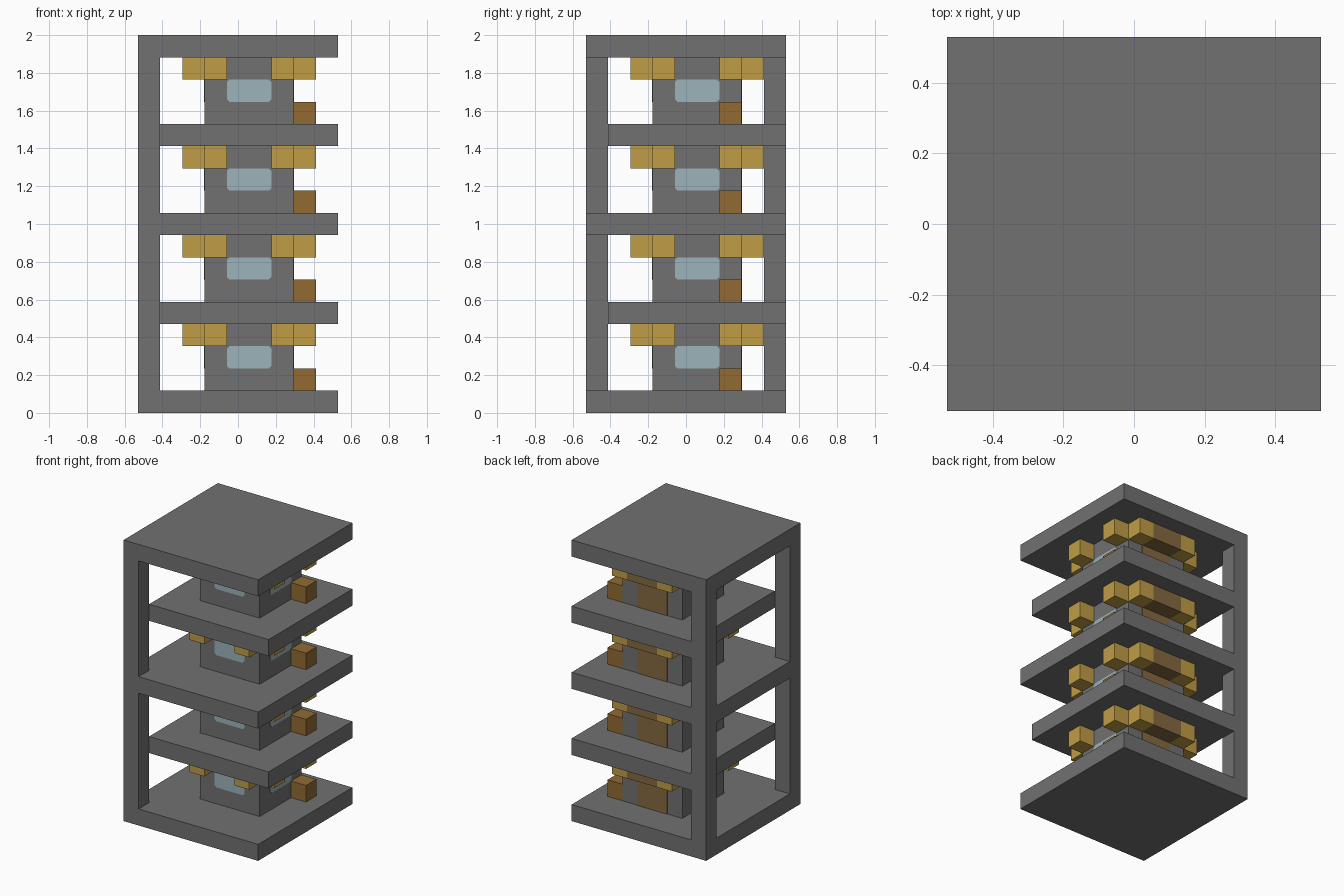
import bpy, bmesh
from mathutils import Matrix, Vector
from math import pi

U = 2 / 17          # one building block
HALF = 4.5          # half the footprint, in blocks

cube = bpy.data.objects.get("Cube")
if cube:
    bpy.data.objects.remove(cube, do_unlink=True)


def material(name, srgb):
    color = [((c / 255 + 0.055) / 1.055) ** 2.4 for c in srgb] + [1]
    m = bpy.data.materials.new(name)
    m.use_nodes = True
    m.diffuse_color = color
    m.node_tree.nodes["Principled BSDF"].inputs["Base Color"].default_value = color
    return m


concrete = material("grey concrete", (113, 113, 113))
gold = material("golden yellow", (192, 158, 70))
wood = material("brown wood", (146, 107, 52))
door_brown = material("dull door brown", (132, 105, 64))
glass = material("pale blue glass", (156, 179, 186))


def finish(name, bm, mat):
    mesh = bpy.data.meshes.new(name)
    bm.to_mesh(mesh)
    bm.free()
    mesh.materials.append(mat)
    obj = bpy.data.objects.new(name, mesh)
    bpy.context.collection.objects.link(obj)
    return obj


def box(name, lo, hi, mat):
    """Box between two corners given in block counts."""
    lo, hi = Vector(lo), Vector(hi)
    mid = ((lo + hi) / 2 - Vector((HALF, HALF, 0))) * U
    size = (hi - lo) * U
    bm = bmesh.new()
    bmesh.ops.create_cube(bm, size=1, matrix=Matrix.Translation(mid) @ Matrix.Diagonal((*size, 1)))
    return finish(name, bm, mat)


def window(name, turn, z):
    """Thin pane with clipped corners, turned about the core's centre."""
    w, h, c, t = U, U / 2, 0.013, 0.003
    outline = [(-w + c, -h), (w - c, -h), (w, -h + c), (w, h - c),
               (w - c, h), (-w + c, h), (-w, h - c), (-w, -h + c)]
    bm = bmesh.new()
    face = bm.faces.new([bm.verts.new((x, -2 * U - t, y)) for x, y in outline])
    extruded = bmesh.ops.extrude_face_region(bm, geom=[face])
    moved = [v for v in extruded["geom"] if isinstance(v, bmesh.types.BMVert)]
    bmesh.ops.translate(bm, verts=moved, vec=(0, t, 0))
    bmesh.ops.recalc_face_normals(bm, faces=bm.faces)
    obj = finish(name, bm, glass)
    centre = (5 - HALF) * U
    obj.matrix_world = Matrix.Translation((centre, centre, z * U)) @ Matrix.Rotation(turn, 4, "Z")


# Floor slabs: the second and fourth stop short of the posts' outer faces
for level in range(5):
    start = level % 2
    box(f"floor_slab_{level}", (start, start, level * 4), (9, 9, level * 4 + 1), concrete)

# Corner posts on the closed side
for side, y in (("front", 0), ("back", 8)):
    for part, z in (("lower", 1), ("upper", 9)):
        box(f"{side}_{part}_post", (0, y, z), (1, y + 1, z + 7), concrete)

# Bracket cells around the top of each room
brackets = [(3, 2), (6, 2), (2, 3), (2, 6), (7, 3), (7, 6), (3, 7), (6, 7)]

for storey in range(4):
    z = storey * 4 + 1
    box(f"room_{storey}", (3, 3, z), (7, 7, z + 3), concrete)
    for n, (x, y) in enumerate(brackets):
        box(f"bracket_{storey}_{n}", (x, y, z + 2), (x + 1, y + 1, z + 3), gold)
    # Door with its canopy at the back, and a crate beside the room
    box(f"door_{storey}", (4, 7, z), (6, 7.03, z + 2), door_brown)
    box(f"door_canopy_{storey}", (4, 7, z + 2), (6, 8, z + 3), door_brown)
    box(f"crate_{storey}", (7, 6, z), (8, 7, z + 1), wood)
    # Windows on the other three sides
    for side, turn in (("front", 0), ("left", pi / 2), ("right", -pi / 2)):
        window(f"{side}_window_{storey}", turn, z + 1.5)
